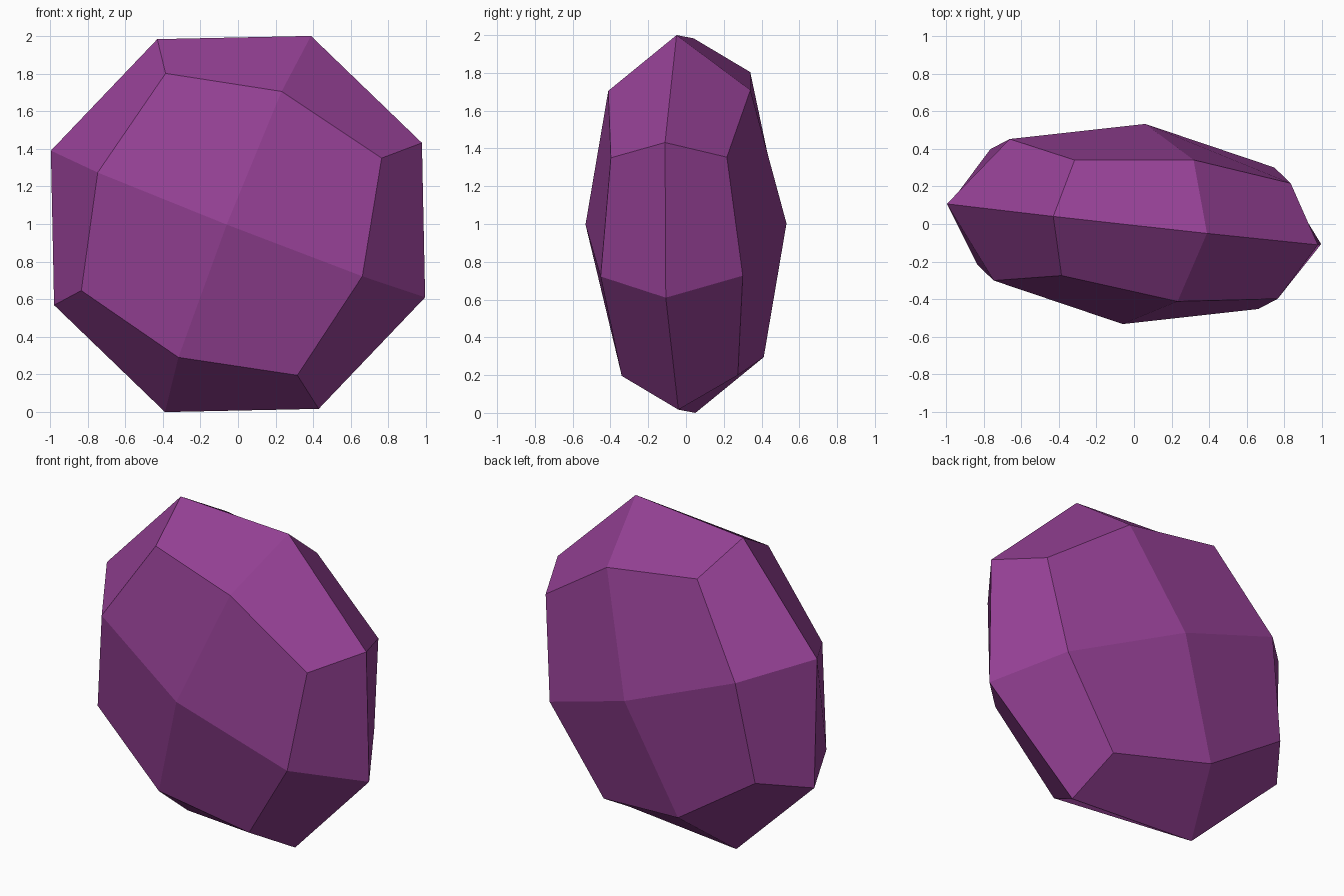
import bpy, bmesh
from mathutils import Matrix, Vector

if "Cube" in bpy.data.objects:
    bpy.data.objects.remove(bpy.data.objects["Cube"])

# Half-axes of the squashed, tilted boulder: front, up, right
front = Vector((-0.06, -0.532, -0.003))
up = Vector((0.388, -0.05, 1.0))
right = Vector((0.995, -0.107, -0.39))
axes = Matrix((right, -front, up)).transposed()

# Cube split once and pushed onto a sphere, then stretched along the axes
bm = bmesh.new()
bmesh.ops.create_cube(bm, size=2)
bmesh.ops.subdivide_edges(bm, edges=bm.edges[:], cuts=1, use_grid_fill=True)
for v in bm.verts:
    v.co = axes @ v.co.normalized() + Vector((0, 0, 1))
bmesh.ops.recalc_face_normals(bm, faces=bm.faces[:])

mesh = bpy.data.meshes.new("faceted_stone")
bm.to_mesh(mesh)
bm.free()
stone = bpy.data.objects.new("faceted_stone", mesh)
bpy.context.collection.objects.link(stone)

# Flat purple
purple = bpy.data.materials.new("purple")
purple.diffuse_color = (0.30, 0.052, 0.30, 1)
purple.use_nodes = True
purple.node_tree.nodes["Principled BSDF"].inputs["Base Color"].default_value = purple.diffuse_color
mesh.materials.append(purple)
